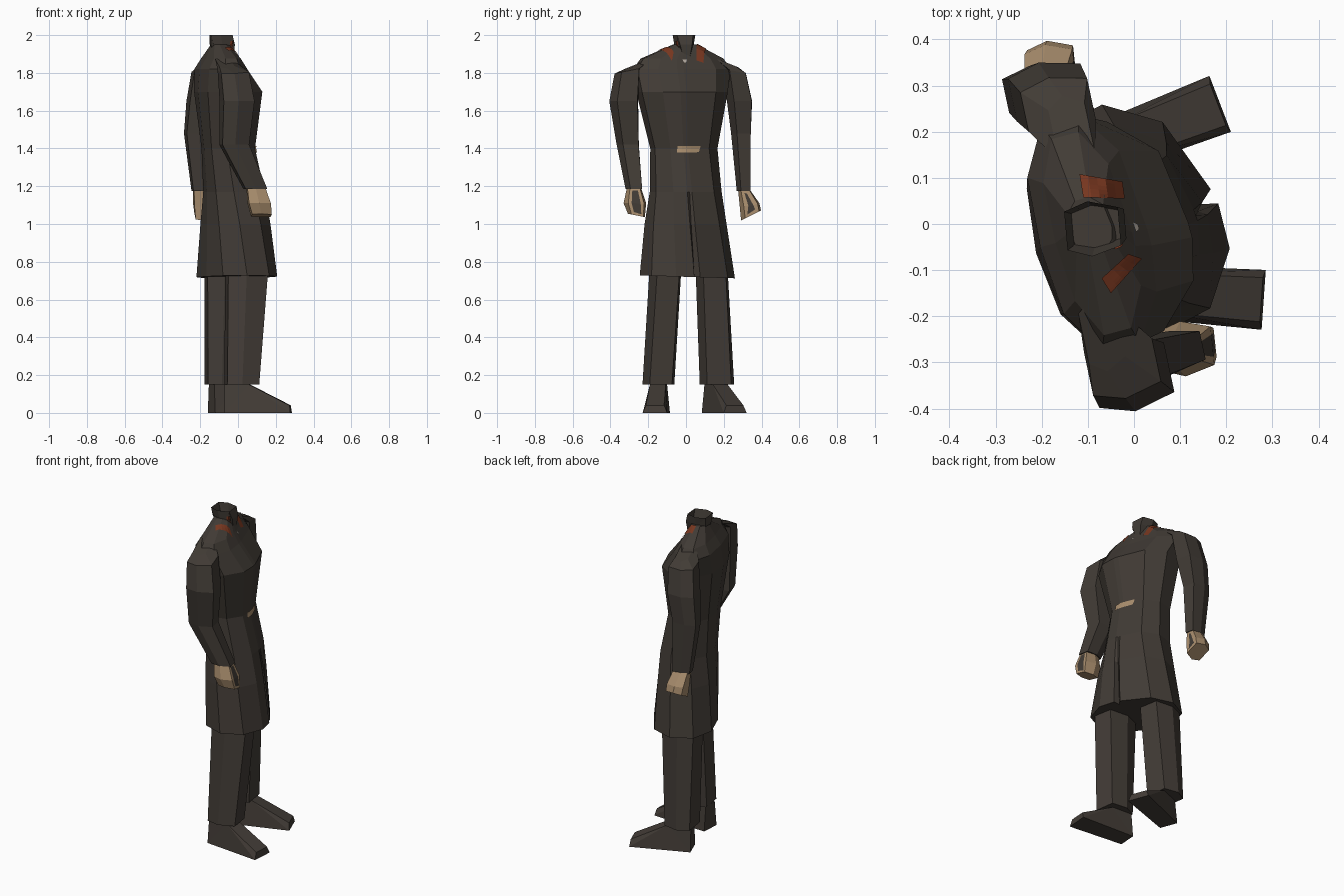
import bpy, bmesh, math
from mathutils import Vector
from mathutils.bvhtree import BVHTree

if "Cube" in bpy.data.objects:
    bpy.data.objects.remove(bpy.data.objects["Cube"])


def material(name, rgb):
    m = bpy.data.materials.new(name)
    m.diffuse_color = (*rgb, 1)
    m.use_nodes = True
    m.node_tree.nodes["Principled BSDF"].inputs["Base Color"].default_value = m.diffuse_color
    return m


COAT = material("dark coat cloth", (0.053, 0.044, 0.036))
TROUSER = material("dark brown cloth", (0.056, 0.046, 0.038))
SKIN = material("tan skin", (0.40, 0.27, 0.155))
RED = material("rust red trim", (0.19, 0.038, 0.014))
PALE = material("pale shirt", (0.45, 0.40, 0.35))

# unit cross-sections: (forward, sideways); the coat has a slit point at SLIT
LIMB = [(1, -.7), (1, .7), (-.1, 1), (-1, .7), (-1, -.7), (-.1, -1)]
SLIT = (1, -.16)
BODY_HALF = [(.87, .62), (.33, 1), (-.4, 1), (-.9, .6)]
BODY = ([SLIT, (1, -.09)] + BODY_HALF + [(-1, 0)]
        + [(f, -s) for f, s in reversed(BODY_HALF)] + [(1, -.23)])


def finish(bm, name, *mats):
    bmesh.ops.recalc_face_normals(bm, faces=bm.faces)
    me = bpy.data.meshes.new(name)
    bm.to_mesh(me)
    bm.free()
    for m in mats:
        me.materials.append(m)
    ob = bpy.data.objects.new(name, me)
    bpy.context.collection.objects.link(ob)
    return ob


def loft(section, rings, yaw):
    """Rings: (z, cx, cy, half depth, half width[, tilt along y[, slit factor[, extra yaw]]])."""
    bm = bmesh.new()
    loops = []
    for z, cx, cy, a, b, *extra in rings:
        tilt, notch, turn = (extra + [0, 1, 0][len(extra):])
        c, s = math.cos(math.radians(yaw + turn)), math.sin(math.radians(yaw + turn))
        loop = []
        for f, w in section:
            if (f, w) == SLIT:
                f *= notch
            u, v = f * a, w * b
            dy = u * s + v * c
            loop.append(bm.verts.new((cx + u * c - v * s, cy + dy, z + tilt * dy)))
        loops.append(loop)
    n = len(section)
    for lo, hi in zip(loops, loops[1:]):
        for i in range(n):
            bm.faces.new((lo[i], lo[(i + 1) % n], hi[(i + 1) % n], hi[i]))
    bm.faces.new(loops[0])
    bm.faces.new(loops[-1])
    bmesh.ops.recalc_face_normals(bm, faces=bm.faces)
    return bm


# Long coat, with a slit at the front of the skirt; the skirt turns with the stride
coat = loft(BODY, [
    (.72, -.005, .01, .182, .25, -.03, .8, 13),
    (1.0, -.012, .0, .166, .21, 0, .9, 8),
    (1.17, -.02, .0, .152, .182, 0, 1, 3),
    (1.40, -.05, -.01, .134, .171),
    (1.70, -.05, -.02, .168, .235),
    (1.82, -.09, -.02, .117, .255),
    (1.875, -.09, -.02, .083, .22),
    (1.95, -.095, -.005, .045, .062)], 15)
coat_tree = BVHTree.FromBMesh(coat)
finish(coat, "coat_body", COAT)


def patch(name, corners, direction, mat, tree=coat_tree, n=5):
    """Thin trim laid on a part by projecting a quad along a direction."""
    bm = bmesh.new()
    p = [Vector(q) for q in corners]
    d = Vector(direction)
    grid = []
    for i in range(n + 1):
        e0, e1 = p[0].lerp(p[1], i / n), p[3].lerp(p[2], i / n)
        row = []
        for j in range(n + 1):
            hit = tree.ray_cast(e0.lerp(e1, j / n), d)[0]
            row.append(bm.verts.new(hit - d * .006) if hit else None)
        grid.append(row)
    for i in range(n):
        for j in range(n):
            quad = (grid[i][j], grid[i + 1][j], grid[i + 1][j + 1], grid[i][j + 1])
            if None in quad:
                continue
            f = bm.faces.new(quad)
            f.normal_update()
            if f.normal.dot(d) > 0:
                f.normal_flip()
    me = bpy.data.meshes.new(name)
    bm.to_mesh(me)
    bm.free()
    me.materials.append(mat)
    bpy.context.collection.objects.link(bpy.data.objects.new(name, me))


# Collar trim, shirt glimpse and buckle
down, back = (0, 0, -1), (-1, 0, 0)
patch("right_collar_trim", [(-.012, -.065, 3), (.017, -.075, 3), (-.05, -.15, 3), (-.07, -.118, 3)], down, RED)
patch("left_collar_trim", [(-.118, .108, 3), (-.11, .058, 3), (-.02, .055, 3), (-.025, .092, 3)], down, RED)
patch("shirt_glimpse", [(1, -.018, 1.87), (1, .005, 1.87), (1, .0, 1.855), (1, -.01, 1.855)], back, PALE, n=2)
patch("belt_buckle", [(1, -.048, 1.378), (1, .068, 1.38), (1, .078, 1.413), (1, -.045, 1.412)], back, SKIN)

# Upright collar, flaring upwards with a sunken top and red lining showing
collar = loft(LIMB, [(1.875, -.075, .0, .05, .022), (1.95, -.083, -.005, .064, .046),
                     (2.0, -.09, -.01, .058, .06)], 5)
top = max(collar.faces, key=lambda f: f.calc_center_median().z)
bmesh.ops.inset_region(collar, faces=[top], thickness=.01, depth=0)
bmesh.ops.translate(collar, verts=top.verts, vec=(.01, 0, -.06))
collar_tree = BVHTree.FromBMesh(collar)
finish(collar, "collar", COAT)
patch("collar_lining", [(-.045, -1, 1.915), (-.03, -1, 1.915), (-.024, -1, 1.97), (-.04, -1, 1.97)],
      (0, 1, 0), RED, collar_tree, 3)

# Sleeves, hands with a dark gap in the fist, and trouser legs
SLEEVES = {
    "right": [(1.185, .092, -.275, .058, .045), (1.42, -.02, -.307, .072, .06),
              (1.65, -.005, -.328, .083, .078), (1.81, -.025, -.31, .075, .068, .2),
              (1.855, -.07, -.24, .04, .08, .4)],
    "left": [(1.175, -.19, .305, .052, .036), (1.48, -.21, .292, .07, .053),
             (1.65, -.185, .285, .08, .068), (1.81, -.165, .258, .074, .062, -.2),
             (1.86, -.135, .2, .04, .08, -.4)]}
HANDS = {
    "right": [(1.045, .124, -.262, .052, .045, -.2), (1.11, .112, -.27, .058, .06),
              (1.19, .095, -.275, .048, .038)],
    "left": [(1.045, -.178, .345, .05, .053, .5), (1.1, -.182, .337, .052, .052, .2),
             (1.18, -.19, .308, .045, .032)]}
LEGS = {
    "right": [(.15, .02, -.145, .085, .085), (.80, .048, -.105, .108, .085)],
    "left": [(.15, -.09, .165, .078, .092), (.80, -.07, .135, .10, .085)]}
for side, gap in (("right", .018), ("left", .024)):
    finish(loft(LIMB, SLEEVES[side], 12), side + "_sleeve", COAT)
    finish(loft(LIMB, LEGS[side], 8), side + "_trouser_leg", TROUSER)
    hand = loft(LIMB, HANDS[side], 6)
    fronts = [f for f in hand.faces if f.normal.x > .8]
    bmesh.ops.inset_region(hand, faces=fronts, thickness=gap)
    for f in fronts:
        f.material_index = 1
    finish(hand, side + "_hand", SKIN, COAT)


# Shoes: a side profile, wider at the sole and toe
def shoe(name, heel, yaw, length):
    bm = bmesh.new()
    profile = [(0, .01, .055), (0, .16, .04), (.13, .16, .042),
               (length, .05, .048), (length + .005, .01, .065)]
    c, s = math.cos(math.radians(yaw)), math.sin(math.radians(yaw))
    a, b = [[bm.verts.new((heel[0] + u * c - k * w * s, heel[1] + u * s + k * w * c, z - .01))
             for u, z, w in profile] for k in (-1, 1)]
    n = len(profile)
    for i in range(n):
        bm.faces.new((a[i], a[(i + 1) % n], b[(i + 1) % n], b[i]))
    bm.faces.new(a)
    bm.faces.new(b)
    bmesh.ops.triangulate(bm, faces=[f for f in bm.faces if len(f.verts) > 4])
    finish(bm, name, TROUSER)


shoe("right_shoe", (-.068, -.14), -4, .345)
shoe("left_shoe", (-.14, .135), 21, .345)
